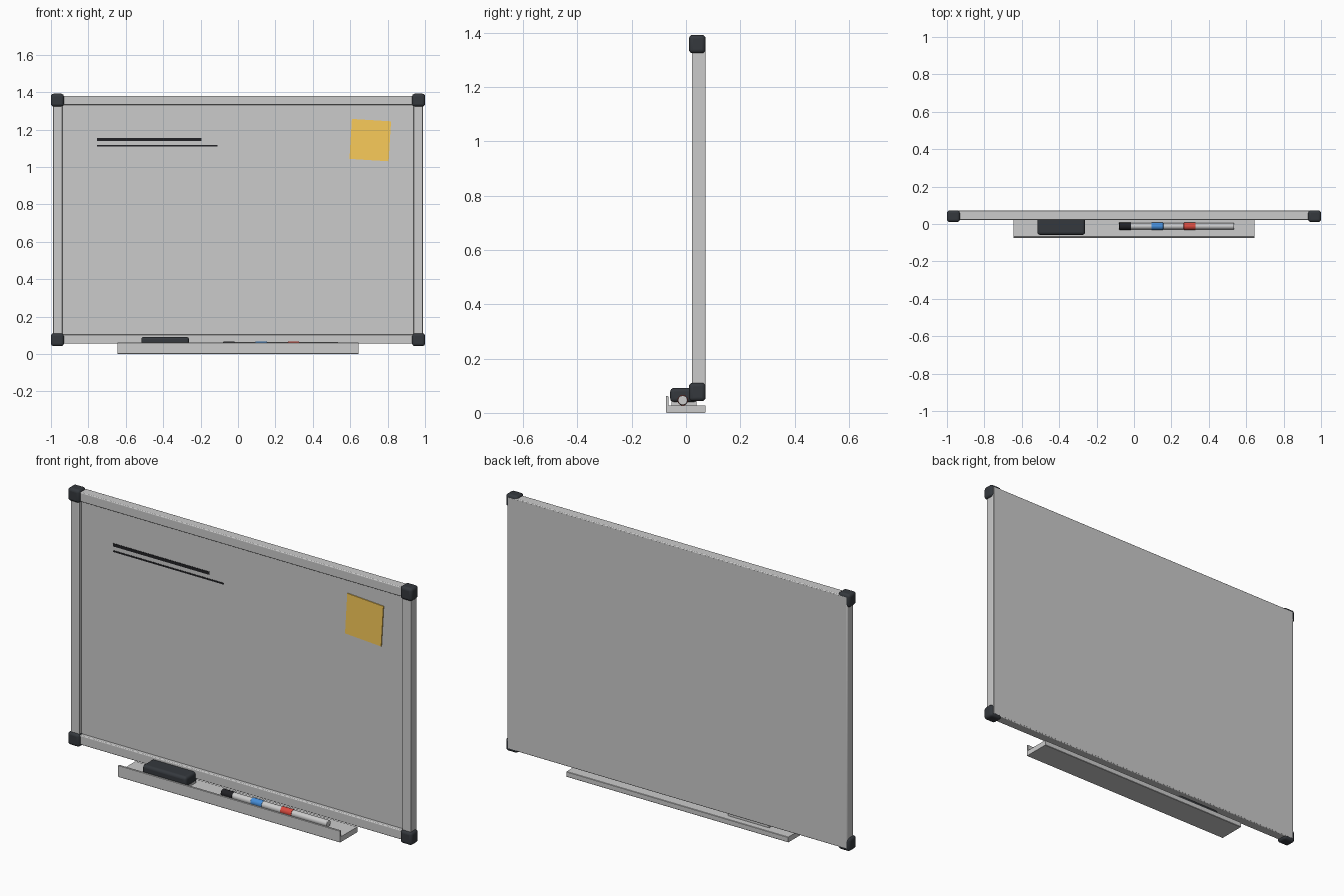
import bpy, math
from mathutils import Matrix

if "Cube" in bpy.data.objects:
    bpy.data.objects.remove(bpy.data.objects["Cube"])


def material(name, rgb):
    m = bpy.data.materials.new(name)
    m.diffuse_color = (*rgb, 1)
    m.use_nodes = True
    m.node_tree.nodes["Principled BSDF"].inputs["Base Color"].default_value = m.diffuse_color
    return m


DARK = material("dark_plastic", (0.035, 0.04, 0.047))
INK = material("black_ink", (0.015, 0.015, 0.018))
WHITE = material("marker_white", (0.88, 0.88, 0.85))
BLUE = material("blue", (0.06, 0.27, 0.7))
RED = material("red", (0.7, 0.07, 0.05))
YELLOW = material("note_yellow", (0.95, 0.6, 0.1))


def finish(ob, name, mat, bevel, segments):
    ob.name = name
    if mat:
        ob.data.materials.append(mat)
    if bevel:
        mod = ob.modifiers.new("Bevel", 'BEVEL')
        mod.width = bevel
        mod.segments = segments
        mod.limit_method = 'ANGLE'
    bpy.ops.object.shade_smooth_by_angle(angle=math.radians(35))
    return ob


def box(name, x, y, z, mat=None, bevel=0.0, segments=3):
    """Box from (min, max) ranges."""
    bpy.ops.mesh.primitive_cube_add(size=1, location=[(r[0] + r[1]) / 2 for r in (x, y, z)])
    ob = bpy.context.object
    ob.data.transform(Matrix.Diagonal((x[1] - x[0], y[1] - y[0], z[1] - z[0], 1)))
    return finish(ob, name, mat, bevel, segments)


def rod(name, x0, x1, r, mat, bevel=0.0, y=-0.012, z=0.0465):
    """Cylinder lying along x."""
    bpy.ops.mesh.primitive_cylinder_add(vertices=32, radius=r, depth=x1 - x0,
                                        location=((x0 + x1) / 2, y, z))
    ob = bpy.context.object
    ob.data.transform(Matrix.Rotation(math.pi / 2, 4, 'Y'))
    return finish(ob, name, mat, bevel, 3)


BACK = 0.072
FACE = 0.042

# Writing panel
box("panel", (-0.984, 0.984), (FACE, BACK + 0.0005), (0.06, 1.377))

# Frame rails
for name, z in (("top_rail", (1.332, 1.381)), ("bottom_rail", (0.056, 0.105))):
    box(name, (-0.975, 0.975), (0.022, BACK), z, bevel=0.004)
for name, x in (("left_rail", (-0.988, -0.938)), ("right_rail", (0.938, 0.988))):
    box(name, x, (0.022, BACK), (0.07, 1.365), bevel=0.004)

# Corner caps
for side, sx in (("left", -1), ("right", 1)):
    for level, z in (("top", (1.324, 1.392)), ("bottom", (0.043, 0.111))):
        x = sorted((sx * 0.931, sx * 1.0))
        box(f"{level}_{side}_corner_cap", x, (0.011, BACK), z, DARK, 0.014, 4)

# Tray: L-shaped section extruded along x
profile = [(-0.074, 0.002), (-0.072, 0), (0.07, 0), (BACK, 0.002), (BACK, 0.026), (0.07, 0.028),
           (-0.065, 0.028), (-0.065, 0.06), (-0.067, 0.062), (-0.072, 0.062), (-0.074, 0.06)]
n = len(profile)
verts = [(x, y, z) for x in (-0.644, 0.644) for y, z in profile]
faces = [(i, (i + 1) % n + 0, (i + 1) % n + n, i + n)[::-1] for i in range(n)]
faces += [tuple(range(n))[::-1], tuple(range(n, 2 * n))]
mesh = bpy.data.meshes.new("tray")
mesh.from_pydata(verts, [], [f for f in faces])
tray = bpy.data.objects.new("tray", mesh)
bpy.context.collection.objects.link(tray)
bpy.context.view_layer.objects.active = tray
bpy.ops.object.mode_set(mode='EDIT')
bpy.ops.mesh.select_all(action='SELECT')
bpy.ops.mesh.normals_make_consistent(inside=False)
bpy.ops.object.mode_set(mode='OBJECT')

# Eraser
box("eraser_felt", (-0.51, -0.27), (-0.053, 0.038), (0.028, 0.045))
box("eraser_body", (-0.517, -0.262), (-0.058, 0.043), (0.039, 0.092), DARK, 0.014, 4)

# Markers, end to end
for colour, mat, x in (("black", INK, -0.08), ("blue", BLUE, 0.092), ("red", RED, 0.265)):
    rod(f"{colour}_marker_body", x + 0.05, x + 0.27, 0.0175, WHITE, 0.003)
    rod(f"{colour}_marker_cap", x, x + 0.065, 0.0195, mat, 0.003)

# Written strokes
box("thick_stroke", (-0.755, -0.195), (FACE - 0.002, FACE + 0.002), (1.138, 1.154), INK)
box("thin_stroke", (-0.755, -0.11), (FACE - 0.002, FACE + 0.002), (1.109, 1.117), INK)

# Sticky note, slightly tilted
note = box("sticky_note", (0.602, 0.812), (FACE - 0.005, FACE + 0.001), (1.037, 1.251), YELLOW)
note.rotation_euler.y = math.radians(3.5)
